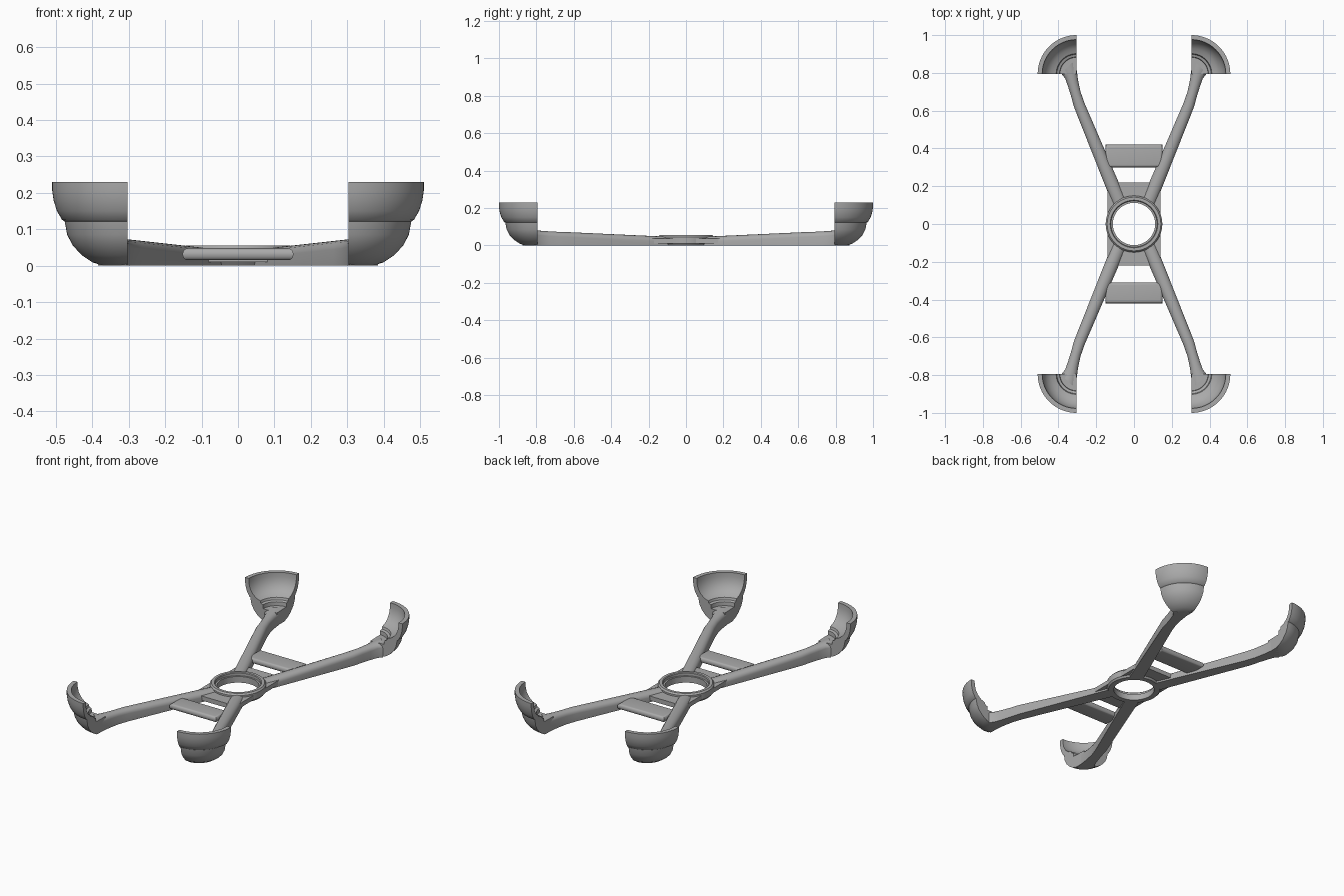
import bpy, bmesh, math
from mathutils import Vector

if "Cube" in bpy.data.objects:
    bpy.data.objects.remove(bpy.data.objects["Cube"])

grey = bpy.data.materials.new("plain grey")
grey.diffuse_color = (0.4, 0.4, 0.4, 1)
grey.use_nodes = True
grey.node_tree.nodes["Principled BSDF"].inputs["Base Color"].default_value = grey.diffuse_color


def finish(name, bm, mirror=(False, False), angle=35):
    bmesh.ops.remove_doubles(bm, verts=bm.verts, dist=1e-5)
    bmesh.ops.dissolve_degenerate(bm, edges=bm.edges, dist=1e-5)
    bmesh.ops.recalc_face_normals(bm, faces=bm.faces)
    me = bpy.data.meshes.new(name)
    bm.to_mesh(me)
    bm.free()
    me.materials.append(grey)
    ob = bpy.data.objects.new(name, me)
    bpy.context.collection.objects.link(ob)
    bpy.ops.object.select_all(action='DESELECT')
    ob.select_set(True)
    bpy.context.view_layer.objects.active = ob
    bpy.ops.object.shade_smooth_by_angle(angle=math.radians(angle))
    if any(mirror):
        m = ob.modifiers.new("mirror", 'MIRROR')
        m.use_axis = (mirror[0], mirror[1], False)
        m.use_mirror_merge = False
    return ob


def revolve(profile, centre, degrees, steps):
    """Sweep a closed (radius, height) outline about a vertical axis."""
    bm = bmesh.new()
    rings = []
    full = degrees == 360
    for i in range(steps if full else steps + 1):
        a = math.radians(degrees * i / steps)
        rings.append([bm.verts.new((centre[0] + r * math.cos(a),
                                    centre[1] + r * math.sin(a), z)) for r, z in profile])
    n = len(profile)
    for i in range(steps):
        a, b = rings[i], rings[(i + 1) % len(rings)]
        for j in range(n):
            k = (j + 1) % n
            if profile[j][0] == 0 and profile[k][0] == 0:
                continue
            bm.faces.new((a[j], a[k], b[k], b[j]))
    if not full:
        bm.faces.new(rings[0])
        bm.faces.new(rings[-1])
    return bm


# Corner cups: quarter-turn stepped bowls with an inner ledge
cup = [(0, 0), (0.065, 0), (0.095, 0.009), (0.125, 0.029), (0.15, 0.056), (0.165, 0.085),
       (0.172, 0.122), (0.179, 0.126), (0.193, 0.15), (0.202, 0.178), (0.206, 0.205),
       (0.206, 0.23), (0.182, 0.23), (0.181, 0.205), (0.174, 0.175), (0.158, 0.148),
       (0.135, 0.128), (0.108, 0.118), (0.104, 0.105), (0.09, 0.1), (0.088, 0.078), (0, 0.076)]
finish("corner_cup", revolve(cup, (0.304, 0.794), 90, 20), (True, True))

# Arms: flat-bottomed, round-topped beams flaring into the cups
stations = [((0.04, 0.125), (0.11, 0.095), 0.047),
            ((0.262, 0.64), (0.318, 0.62), 0.071),
            ((0.283, 0.70), (0.334, 0.68), 0.073),
            ((0.296, 0.76), (0.35, 0.73), 0.076),
            ((0.304, 0.82), (0.364, 0.77), 0.08),
            ((0.306, 0.875), (0.385, 0.796), 0.082)]
bm = bmesh.new()
rows = []
for left, right, top in stations:
    l, r = Vector(left), Vector(right)
    row = [(0, 0), (1, 0)]
    for i in range(9):
        a = math.pi * i / 8
        row.append((0.5 + 0.5 * math.cos(a), top - 0.026 + 0.026 * math.sin(a)))
    rows.append([bm.verts.new((*l.lerp(r, t), z)) for t, z in row])
for a, b in zip(rows, rows[1:]):
    for j in range(len(a)):
        k = (j + 1) % len(a)
        bm.faces.new((a[j], a[k], b[k], b[j]))
bm.faces.new(rows[0])
bm.faces.new(rows[-1])
finish("arm", bm, (True, True))

# Central ring with a stepped inner lip
ring = [(0.112, 0), (0.142, 0), (0.15, 0.01), (0.15, 0.046), (0.142, 0.055),
        (0.126, 0.055), (0.122, 0.051), (0.122, 0.036), (0.112, 0.036)]
finish("centre_ring", revolve(ring, (0, 0), 360, 56))


def bar(name, half_x, y0, y1, z0, z1, bevel):
    """Flat cross piece with rounded edges."""
    bm = bmesh.new()
    bmesh.ops.create_cube(bm, size=1)
    for v in bm.verts:
        v.co = (v.co.x * 2 * half_x, (y0 + y1) / 2 + v.co.y * (y1 - y0),
                (z0 + z1) / 2 + v.co.z * (z1 - z0))
    edges = [e for e in bm.edges if abs(e.verts[0].co.z - e.verts[1].co.z) < 1e-6]
    bmesh.ops.bevel(bm, geom=edges, offset=bevel, segments=4, profile=0.5, affect='EDGES')
    finish(name, bm)


# Cross bars between the arms
bar("rear_bar", 0.152, 0.30, 0.42, 0.015, 0.048, 0.015)
bar("front_bar", 0.152, -0.42, -0.31, 0.015, 0.048, 0.015)


# Plates joining the ring to the arms, hollowed around the ring opening
def ring_plate(name, s):
    bm = bmesh.new()
    arc = [(0.13 * math.cos(math.radians(a)), 0.13 * math.sin(math.radians(a)))
           for a in range(20, 161, 10)]
    outline = arc + [(-0.14, arc[-1][1]), (-0.14, 0.205), (-0.125, 0.22),
                     (0.125, 0.22), (0.14, 0.205), (0.14, arc[0][1])]
    f = bm.faces.new([bm.verts.new((x, s * y, 0.01)) for x, y in outline])
    ext = bmesh.ops.extrude_face_region(bm, geom=[f])['geom']
    for v in ext:
        if isinstance(v, bmesh.types.BMVert):
            v.co.z = 0.036
    finish(name, bm)


ring_plate("rear_ring_plate", 1)
ring_plate("front_ring_plate", -1)
